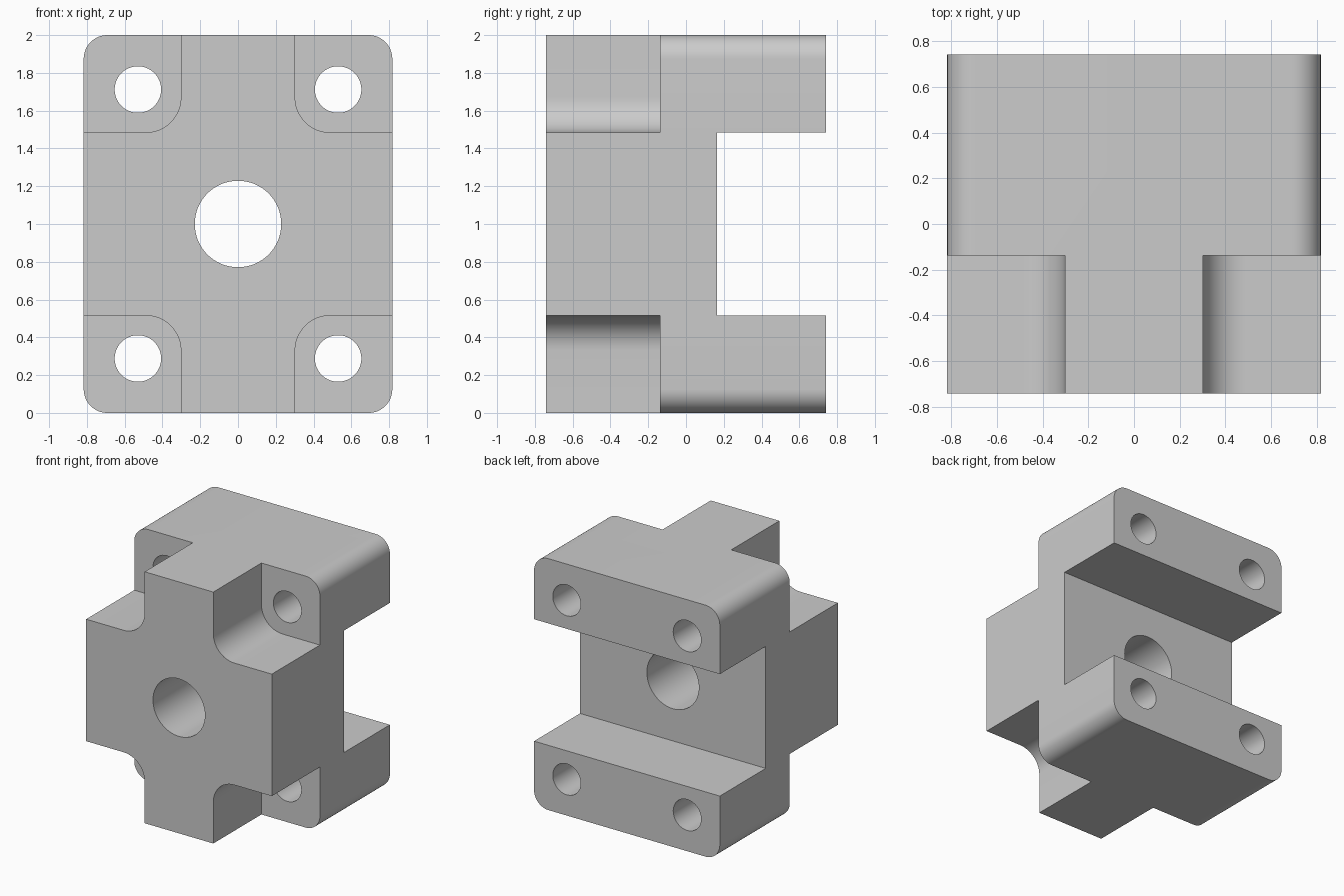
import bpy, bmesh, math

cube = bpy.data.objects.get("Cube")
if cube:
    bpy.data.objects.remove(cube, do_unlink=True)

W, D, H = 0.817, 0.742, 2.0      # half width, half depth, height
MID = H / 2
OVER = 0.3                       # how far cutters reach past the block

grey = bpy.data.materials.new("plain grey")
grey.use_nodes = True
colour = (0.6, 0.6, 0.6, 1)
grey.diffuse_color = colour
grey.node_tree.nodes["Principled BSDF"].inputs["Base Color"].default_value = colour


def rounded_outline(x0, x1, z0, z1, r, steps=12):
    """Rectangle in the xz plane with rounded corners."""
    if r == 0:
        return [(x0, z0), (x1, z0), (x1, z1), (x0, z1)]
    centres = [(x1 - r, z1 - r), (x0 + r, z1 - r), (x0 + r, z0 + r), (x1 - r, z0 + r)]
    points = []
    for quarter, (cx, cz) in enumerate(centres):
        for i in range(steps + 1):
            a = (quarter + i / steps) * math.pi / 2
            points.append((cx + r * math.cos(a), cz + r * math.sin(a)))
    return points


def circle(cx, cz, r, sides=64):
    angles = [2 * math.pi * i / sides for i in range(sides)]
    return [(cx + r * math.cos(a), cz + r * math.sin(a)) for a in angles]


def prism(name, outline, y0, y1):
    """Extrude an xz outline along y."""
    bm = bmesh.new()
    face = bm.faces.new([bm.verts.new((x, y0, z)) for x, z in outline])
    new = bmesh.ops.extrude_face_region(bm, geom=[face])["geom"]
    verts = [v for v in new if isinstance(v, bmesh.types.BMVert)]
    bmesh.ops.translate(bm, verts=verts, vec=(0, y1 - y0, 0))
    bmesh.ops.recalc_face_normals(bm, faces=bm.faces)
    mesh = bpy.data.meshes.new(name)
    bm.to_mesh(mesh)
    bm.free()
    mesh.materials.append(grey)
    obj = bpy.data.objects.new(name, mesh)
    bpy.context.collection.objects.link(obj)
    return obj


# Main block with rounded long edges
block = prism("mounting_block", rounded_outline(-W, W, 0, H, 0.125), -D, D)

# Slot across the back
slot_half = 0.485
cutters = [prism("back_slot", rounded_outline(-W - OVER, W + OVER, MID - slot_half,
                                              MID + slot_half, 0), 0.165, D + OVER)]

# Bore through the centre
cutters.append(prism("centre_bore", circle(0, MID, 0.229), -D - OVER, D + OVER))

# Corner pockets at the front, each with a bolt hole
for sx in (-1, 1):
    for sz in (-1, 1):
        xs = sorted((sx * 0.302, sx * (W + OVER)))
        zs = sorted((MID + sz * slot_half, MID + sz * (MID + OVER)))
        cutters.append(prism("corner_pocket", rounded_outline(*xs, *zs, 0.185),
                             -D - OVER, -0.137))
        cutters.append(prism("bolt_hole", circle(sx * 0.53, MID + sz * 0.712, 0.123),
                             -D - OVER, D + OVER))

# Cut the block and discard the cutters
bpy.ops.object.select_all(action="DESELECT")
block.select_set(True)
bpy.context.view_layer.objects.active = block
for cutter in cutters:
    cutter.hide_render = True
    cut = block.modifiers.new("cut", "BOOLEAN")
    cut.operation = "DIFFERENCE"
    cut.solver = "EXACT"
    cut.object = cutter
    bpy.ops.object.modifier_apply(modifier=cut.name)
    bpy.data.objects.remove(cutter, do_unlink=True)

bpy.ops.object.shade_smooth_by_angle(angle=math.radians(30))
